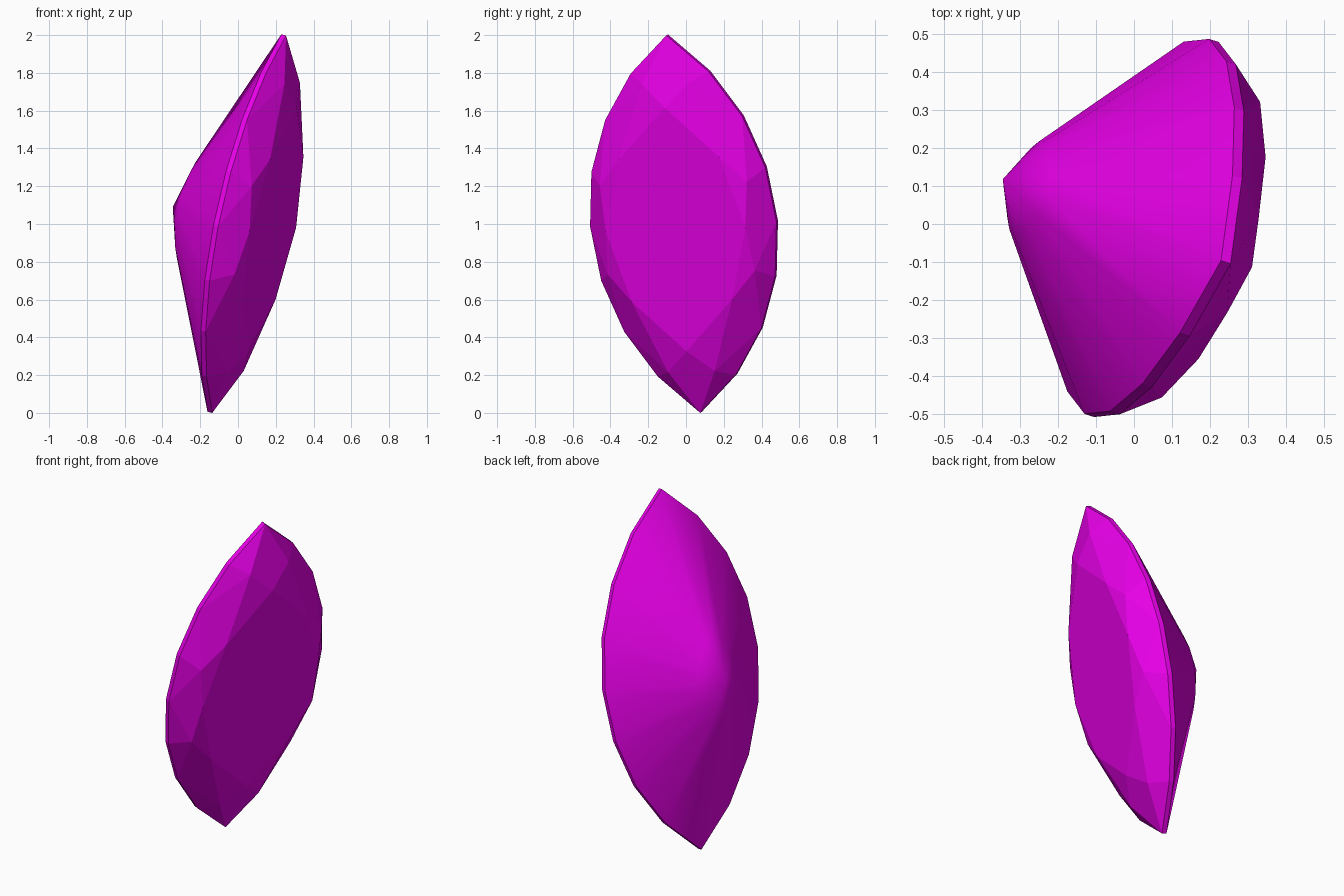
import bpy, bmesh, math
from mathutils import Vector, Matrix

if "Cube" in bpy.data.objects:
    bpy.data.objects.remove(bpy.data.objects["Cube"])

# local frame of the tilted gem: long axis, width axis, crown normal
long_ax = Vector((0.191, -0.088, 0.978)).normalized()
wide_ax = Vector((0.316, 0.948, 0.027))
wide_ax = (wide_ax - long_ax * wide_ax.dot(long_ax)).normalized()
normal = wide_ax.cross(long_ax)
centre = Vector((0.045, -0.01, 1.0))

HALF_L, HALF_W = 1.022, 0.52
RADIUS = (HALF_L ** 2 + HALF_W ** 2) / (2 * HALF_W)
SWEEP = math.asin(HALF_L / RADIUS)

# marquise outline: two arcs of eight segments
arc = []
for i in range(9):
    t = SWEEP * (1 - i / 4)
    arc.append((RADIUS * math.sin(t), RADIUS * math.cos(t) - RADIUS + HALF_W))
outline = arc + [(u, -v) for u, v in arc[-2:0:-1]]

# table corners and mid-crown corners (u, v, height), mirrored across the long axis
half_t = [(0.66, 0, 0.15), (0.385, 0.28, 0.15), (0, 0.39, 0.15),
          (-0.385, 0.28, 0.15), (-0.66, 0, 0.15)]
table = half_t + [(u, -v, h) for u, v, h in half_t[-2:0:-1]]
half_m = [(0.78, 0.13, 0.10), (0.24, 0.41, 0.12), (-0.24, 0.41, 0.12), (-0.78, 0.13, 0.10)]
mid = half_m + [(u, -v, h) for u, v, h in half_m[::-1]]

bm = bmesh.new()


def ring(points):
    return [bm.verts.new(centre + long_ax * u + wide_ax * v + normal * h) for u, v, h in points]


T, M = ring(table), ring(mid)
G = ring([(u, v, 0.015) for u, v in outline])
B = ring([(u, v, -0.012) for u, v in outline])
P = ring([(u * 0.25, v * 0.25, -0.345) for u, v in outline])
culet = ring([(0, 0, -0.42)])[0]

# crown: table, star facets, kites and upper girdle facets
bm.faces.new(T)
for k in range(8):
    n = (k + 1) % 8
    bm.faces.new((T[k], M[k], T[n]))
    bm.faces.new((T[k], M[k - 1], G[2 * k], M[k]))
    bm.faces.new((M[k], G[2 * k], G[2 * k + 1]))
    bm.faces.new((M[k], G[2 * k + 1], G[2 * n]))

# girdle band and smooth pavilion
for i in range(16):
    j = (i + 1) % 16
    bm.faces.new((G[i], B[i], B[j], G[j]))
    bm.faces.new((B[i], P[i], P[j], B[j])).smooth = True
    bm.faces.new((P[i], culet, P[j])).smooth = True

bmesh.ops.recalc_face_normals(bm, faces=bm.faces[:])
low = min(v.co.z for v in bm.verts)
bmesh.ops.translate(bm, vec=(0, 0, -low), verts=bm.verts[:])
mesh = bpy.data.meshes.new("gem")
bm.to_mesh(mesh)
bm.free()
gem = bpy.data.objects.new("marquise_gem", mesh)
bpy.context.collection.objects.link(gem)

mat = bpy.data.materials.new("magenta")
mat.diffuse_color = (0.8, 0.0, 0.8, 1)
mat.use_nodes = True
mat.node_tree.nodes["Principled BSDF"].inputs["Base Color"].default_value = mat.diffuse_color
mesh.materials.append(mat)
